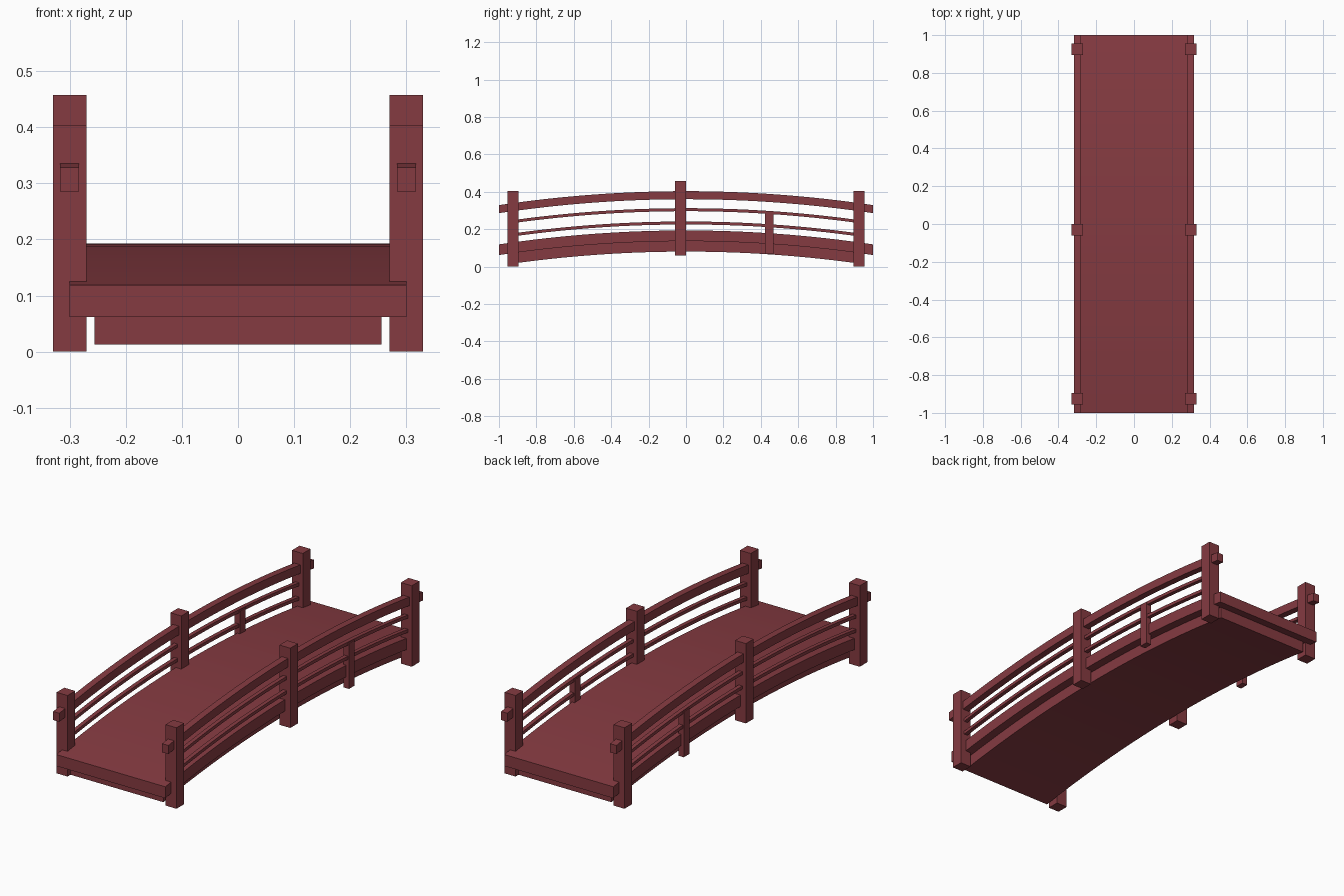
import bpy
import bmesh

cube = bpy.data.objects.get("Cube")
if cube:
    bpy.data.objects.remove(cube, do_unlink=True)

red = bpy.data.materials.new("dark_red_paint")
red.use_nodes = True
colour = (0.235, 0.043, 0.053, 1)
red.diffuse_color = colour
red.node_tree.nodes["Principled BSDF"].inputs["Base Color"].default_value = colour

SAG = 0.0745      # drop of every arch one unit from the middle
RAIL_X = 0.30     # centre line of each railing


def finish(name, bm):
    bmesh.ops.recalc_face_normals(bm, faces=bm.faces)
    mesh = bpy.data.meshes.new(name)
    bm.to_mesh(mesh)
    bm.free()
    mesh.materials.append(red)
    obj = bpy.data.objects.new(name, mesh)
    bpy.context.collection.objects.link(obj)
    return obj


def arch(name, x, width, bottom, top, reach, steps=32):
    """Rectangular beam swept along the bridge's arch."""
    bm = bmesh.new()
    rings = []
    for i in range(steps + 1):
        y = reach * (2 * i / steps - 1)
        drop = SAG * y * y
        corners = [(-1, bottom), (1, bottom), (1, top), (-1, top)]
        rings.append([bm.verts.new((x + s * width / 2, y, z - drop)) for s, z in corners])
    for a, b in zip(rings, rings[1:]):
        for k in range(4):
            n = (k + 1) % 4
            bm.faces.new((a[k], a[n], b[n], b[k]))
    bm.faces.new(rings[0])
    bm.faces.new(rings[-1])
    obj = finish(name, bm)
    bpy.ops.object.select_all(action="DESELECT")
    obj.select_set(True)
    bpy.context.view_layer.objects.active = obj
    bpy.ops.object.shade_smooth_by_angle()


def upright(name, x, y, width, depth, bottom, top):
    bm = bmesh.new()
    bmesh.ops.create_cube(bm, size=1)
    bmesh.ops.scale(bm, vec=(width, depth, top - bottom), verts=bm.verts)
    bmesh.ops.translate(bm, vec=(x, y, (top + bottom) / 2), verts=bm.verts)
    finish(name, bm)


# Walkway and the narrower beam under it
arch("deck", 0, 0.60, 0.136, 0.193, 1.0)
arch("under_beam", 0, 0.512, 0.08, 0.137, 0.953)

# Railings on both sides
for side, sign in (("left", 1), ("right", -1)):
    x = sign * RAIL_X
    arch(side + "_handrail", x, 0.034, 0.36, 0.403, 1.0)
    arch(side + "_upper_rail", x, 0.02, 0.296, 0.312, 0.92)
    arch(side + "_lower_rail", x, 0.02, 0.225, 0.241, 0.92)
    for end, y in (("front", -0.925), ("back", 0.925)):
        upright(f"{side}_{end}_post", x, y, 0.06, 0.06, 0, 0.403)
    upright(side + "_middle_post", x, -0.03, 0.06, 0.06, 0.06, 0.457)
    upright(side + "_baluster", x, 0.445, 0.03, 0.045, 0.066, 0.292)
